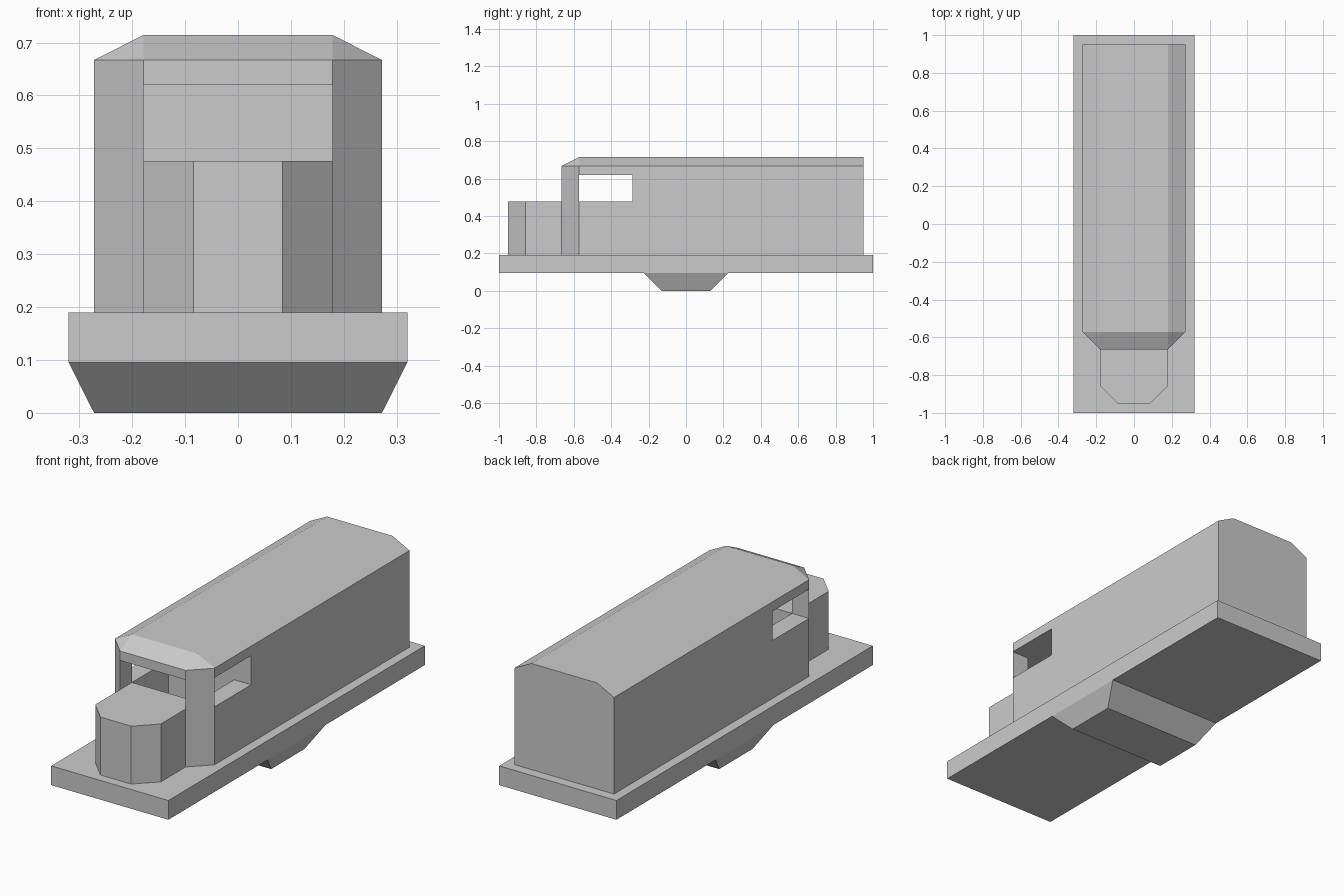
import bpy
import bmesh

cube = bpy.data.objects.get("Cube")
if cube:
    bpy.data.objects.remove(cube, do_unlink=True)

grey = bpy.data.materials.new("plain_grey")
grey.use_nodes = True
colour = (0.6, 0.6, 0.6, 1)
grey.diffuse_color = colour
grey.node_tree.nodes["Principled BSDF"].inputs["Base Color"].default_value = colour


def solid(name, points):
    """Flat-faced convex solid around the given corner points."""
    mesh = bpy.data.meshes.new(name)
    bm = bmesh.new()
    for p in points:
        bm.verts.new(p)
    bmesh.ops.convex_hull(bm, input=bm.verts[:])
    bmesh.ops.dissolve_limit(bm, angle_limit=0.01, verts=bm.verts[:], edges=bm.edges[:])
    bmesh.ops.recalc_face_normals(bm, faces=bm.faces[:])
    bm.to_mesh(mesh)
    bm.free()
    mesh.materials.append(grey)
    obj = bpy.data.objects.new(name, mesh)
    bpy.context.collection.objects.link(obj)
    return obj


def level(half_outline, z):
    """Mirror the (x, y) outline points in x and place them at height z."""
    return [(s * x, y, z) for x, y in half_outline for s in (-1, 1)]


def box(name, half_x, y0, y1, z0, z1):
    outline = [(half_x, y0), (half_x, y1)]
    return solid(name, level(outline, z0) + level(outline, z1))


# Shared heights and widths
deck_base, deck_top, sill, lintel, eave, ridge = 0.095, 0.19, 0.476, 0.62, 0.667, 0.714
side, inner = 0.272, 0.179
nose, pillar, cab_back, tail = -0.665, -0.572, -0.286, 0.95

# Running deck and the tapered block below it
box("deck", 0.32, -1, 1, deck_base, deck_top)
solid("under_block", level([(0.272, -0.13), (0.272, 0.13)], 0)
      + level([(0.32, -0.225), (0.32, 0.225)], deck_base))

# Hood with chamfered front corners
hood_outline = [(0.084, -0.953), (inner, -0.858), (inner, nose)]
solid("hood", level(hood_outline, deck_top) + level(hood_outline, sill))

# Long body with chamfered cab corners and a bevelled roof
body_outline = [(inner, nose), (side, pillar), (side, tail)]
body = solid("body", level(body_outline, deck_top) + level(body_outline, eave)
             + level([(inner, pillar), (inner, tail)], ridge))

# Side windows, windscreen and cab well
cutters = [
    box("side_window_cutter", 0.5, pillar, cab_back, sill, lintel),
    box("windscreen_cutter", inner, -0.8, cab_back, sill, lintel),
    box("cab_well_cutter", inner, pillar, cab_back, 0.1, 0.55),
]
for cutter in cutters:
    cut = body.modifiers.new(cutter.name, "BOOLEAN")
    cut.operation = "DIFFERENCE"
    cut.solver = "EXACT"
    cut.object = cutter
    cutter.hide_render = True
    cutter.hide_set(True)
